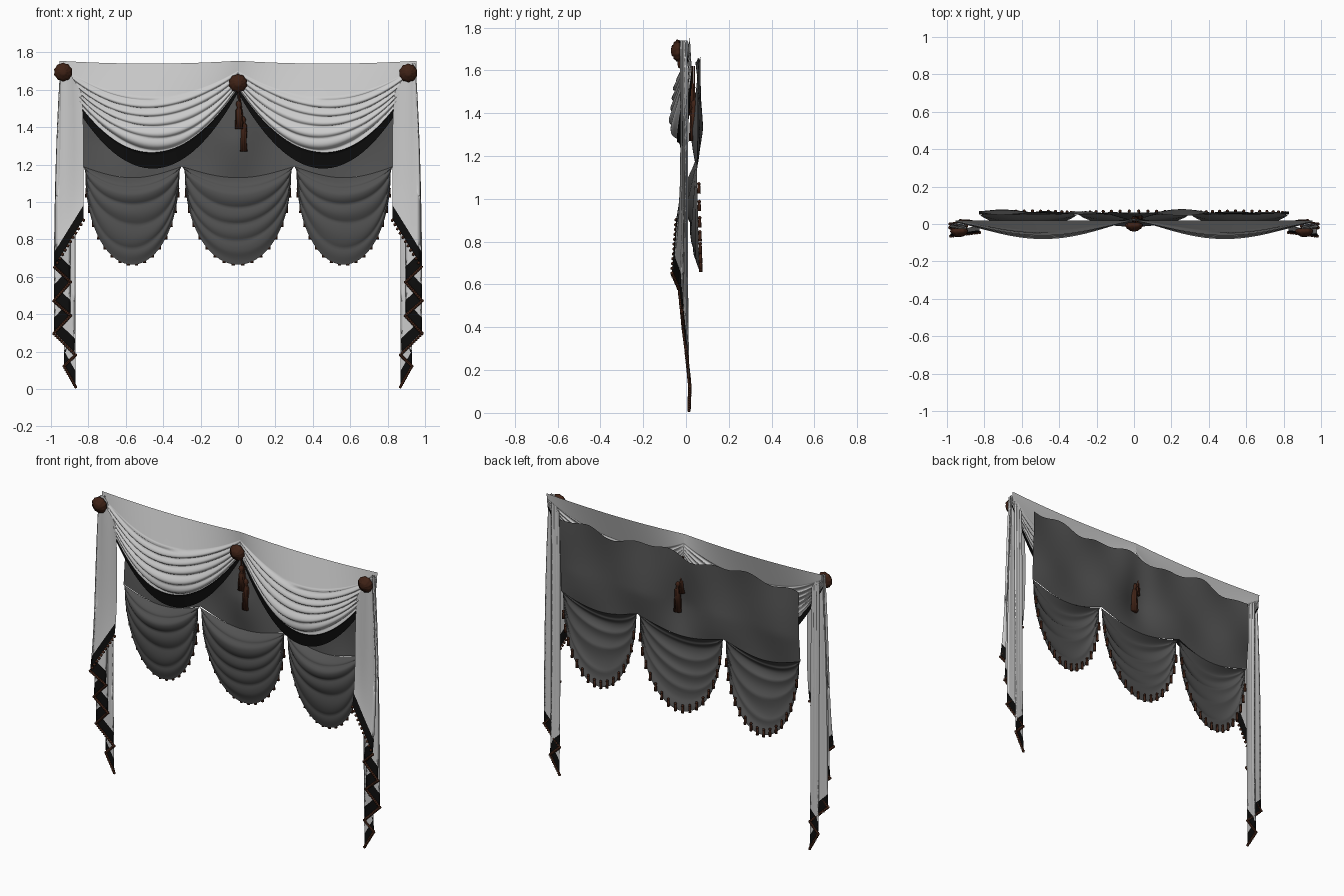
import bpy, bmesh, math
from mathutils import Matrix, Vector
from math import sin, cos, pi

if "Cube" in bpy.data.objects:
    bpy.data.objects.remove(bpy.data.objects["Cube"])


def material(name, col):
    m = bpy.data.materials.new(name)
    m.diffuse_color = (*col, 1)
    m.use_nodes = True
    m.node_tree.nodes["Principled BSDF"].inputs["Base Color"].default_value = m.diffuse_color
    return m


BLACK = material("black_trim", (0.004, 0.004, 0.004))
DARK = material("dark_cloth", (0.085, 0.085, 0.085))
BROWN = material("brown_trim", (0.05, 0.016, 0.008))


def finish(name, bm, mat=None):
    me = bpy.data.meshes.new(name)
    bm.to_mesh(me)
    bm.free()
    for p in me.polygons:
        p.use_smooth = True
    ob = bpy.data.objects.new(name, me)
    bpy.context.collection.objects.link(ob)
    if mat:
        me.materials.append(mat)
    return ob


def sheet(name, f, us, vs, mat=None):
    """Cloth surface from f(u, v) sampled on a grid."""
    bm = bmesh.new()
    rows = [[bm.verts.new(f(u, v)) for u in us] for v in vs]
    for a, b in zip(rows, rows[1:]):
        for i in range(len(us) - 1):
            bm.faces.new((a[i], a[i + 1], b[i + 1], b[i]))
    bmesh.ops.remove_doubles(bm, verts=bm.verts, dist=1e-5)
    return finish(name, bm, mat)


def span(a, b, n):
    return [a + (b - a) * i / n for i in range(n + 1)]


def interp(keys, t):
    for (a, p), (b, q) in zip(keys, keys[1:]):
        if t <= b:
            return p + (q - p) * (t - a) / (b - a)
    return keys[-1][1]


def bell(u):
    return max(0.0, sin(pi * u))


# Swags: smooth header, draped folds, black lower band
BULGE = [(0, 0), (.35, -.06), (.7, -.085), (.84, -.05), (1, -.035)]


def swag(s):
    def f(u, v):
        z0, z1, zc = 1.755 - .09 * v, 1.755 - .17 * v, 1.74 - .56 * v
        sag = (z0 + z1) / 2 - zc
        fold = 0
        if .33 < v < .86:
            w = (v - .33) / .53 + .04 * sin(5 * u + 9 * v)
            fold = .017 * abs(sin(pi * 5.5 * w)) * bell(u) ** .5
        y = .018 - .02 * v * (1 - u) + interp(BULGE, v) * bell(u) ** 1.3 - fold + .01 * v
        z = z0 + (z1 - z0) * u - sag * 4 * u * (1 - u) - fold * .5
        return (s * (-.955 + .955 * u), y, z)
    return f


# Tails: accordion pleats (x, y, bottom z), front pleat first
PLEATS = [(-.825, -.045, .91), (-.98, -.065, .66), (-.895, -.03, .58), (-.985, -.02, .48),
          (-.895, -.012, .40), (-.985, 0, .305), (-.868, .012, .19), (-.93, .018, .13),
          (-.868, .014, .02)]


def tail_edge(u):
    k = min(int(u), len(PLEATS) - 2)
    a, b = Vector(PLEATS[k]), Vector(PLEATS[k + 1])
    return a.lerp(b, u - k)


def tail(s, band):
    def f(u, v):
        p = tail_edge(u)
        split = p.z + .075
        top = 1.74 - max(0, p.x + .93) * 1.4
        z = split + (p.z - split) * v if band else top + (split - top) * v
        t = (top - z) / (top - p.z)
        y = p.y * (.4 + .6 * t ** 5) + .005 * sin(u * 9) * (1 - t)
        x = p.x + (-.945 - p.x) * .12 * (1 - t) ** 6
        x -= max(0, -.95 - p.x) * -.9 * (1 - t) ** 2
        return (s * x, y, z)
    return f


def beads(name, pts, r):
    bm = bmesh.new()
    for p in pts:
        bmesh.ops.create_icosphere(bm, subdivisions=1, radius=r, matrix=Matrix.Translation(p))
    return finish(name, bm, BROWN)


for s, side in ((1, "left"), (-1, "right")):
    sheet(side + "_swag", swag(s), span(0, 1, 40), span(0, .84, 76))
    sheet(side + "_swag_band", swag(s), span(0, 1, 40), span(.84, 1, 8), BLACK)
    us = span(0, 8, 48)
    sheet(side + "_tail", tail(s, False), us, span(0, 1, 24))
    edge = tail(s, True)
    sheet(side + "_tail_band", edge, us, span(0, 1, 3), BLACK)
    pts = [Vector(edge(u, 1)) - Vector((0, 0, .008)) for u in span(0, 8, 88)]
    beads(side + "_tail_beads", pts, .0095)


# Blind: wavy flat panel over three gathered scallops
BAYS = (("left", -.565, .265), ("middle", 0, .30), ("right", .565, .265))


def seam_z(x):
    """Joint of panel and scallops, rising to each gather."""
    for _, c, hw in BAYS:
        if abs(x - c) <= hw + 1e-6:
            return 1.19 - .06 * cos(pi / 2 * (x - c) / hw)
    return 1.19


def wave(x, z):
    k = min(1, max(0, (z - 1.13) / .2))
    w = .02 * sin(x * 13 + 1.6) * sin(z * 4 + .4) + .008 * sin(x * 7 + z * 9)
    return .05 + k * (w + .012 - .025 * math.exp(-(x / .1) ** 2))


def panel(u, v):
    x = -.83 + 1.66 * u
    top = 1.635 + .018 * sin(x * 11) + .012 * sin(x * 23)
    z = top + (seam_z(x) - top) * v
    return (x, wave(x, z), z)


sheet("blind_panel", panel, span(0, 1, 100), span(0, 1, 18), DARK)

DEPTH = [(0, 0), (.2, .05), (.6, .23), (1, .44)]
OUT = [(0, 0), (.25, -.055), (.5, -.035), (.8, -.012), (1, .012)]


def scallop(c, hw):
    def f(u, v):
        k = min(1, v * 1.6)
        x = c + hw * (1 - .05 * k) * ((2 * u - 1) * (1 - k) - cos(pi * u) * k)
        w = v + .05 * sin(4 * u + 7 * v + c * 5) * v
        fold = .015 * abs(sin(pi * 5 * w)) * bell(u) ** .5 * min(1, (1 - v) * 8)
        y = .05 + interp(OUT, v) * bell(u) - fold * (1 - .5 * v)
        base = seam_z(c + hw * (2 * u - 1)) * (1 - k) + (1.19 - .06 * bell(u)) * k
        z = base - .025 * v - interp(DEPTH, v) * bell(u) ** .95 - fold * .4
        return (x, y, z)
    return f


def rods(name, pts):
    bm = bmesh.new()
    h = .045
    for p in pts:
        bmesh.ops.create_cone(bm, cap_ends=True, segments=8, radius1=.009, radius2=.006, depth=h,
                              matrix=Matrix.Translation(p))
        bmesh.ops.create_icosphere(bm, subdivisions=1, radius=.009,
                                   matrix=Matrix.Translation(p + Vector((0, 0, h / 2))))
    return finish(name, bm, BROWN)


for n, c, hw in BAYS:
    f = scallop(c, hw)
    sheet(n + "_scallop", f, span(0, 1, 36), span(0, 1, 50), DARK)
    rods(n + "_scallop_fringe", [Vector(f(u, 1)) + Vector((0, .007, .015)) for u in span(.08, .92, 15)])


# Rosettes: lobed, tiered buttons facing the front
def rosette(name, x, y, z):
    prof = [(0, .012), (.03, .012), (.046, .004), (.048, -.008), (.04, -.014), (.036, -.022),
            (.026, -.024), (.022, -.031), (.01, -.034), (0, -.034)]

    def f(u, v):
        r, d = prof[v]
        a = 2 * pi * u
        r *= 1 + .04 * cos(10 * a + v)
        return (x + r * cos(a), y + d, z + r * sin(a))
    return sheet(name, f, span(0, 1, 60), range(len(prof)), BROWN)


rosette("left_rosette", -.935, -.035, 1.695)
rosette("right_rosette", .91, -.035, 1.69)
rosette("middle_rosette", 0, -.005, 1.635)


# Hanging tassels on cords under the middle rosette
def tassel(name, x, y, top, bottom):
    prof = [(.004, 1.62), (.004, top), (.012, top - .005), (.016, top - .02), (.009, top - .035),
            (.016, top - .05), (.022, bottom), (0, bottom)]

    def f(u, v):
        r, z = prof[v]
        a = 2 * pi * u
        if v > 4:
            r *= 1 + .12 * cos(8 * a)
        return (x * min(1, (1.62 - z) / .2) + r * cos(a), y + r * sin(a), z)
    return sheet(name, f, span(0, 1, 32), range(len(prof)), BROWN)


tassel("short_tassel", .008, .028, 1.54, 1.39)
tassel("long_tassel", .03, .038, 1.46, 1.27)
